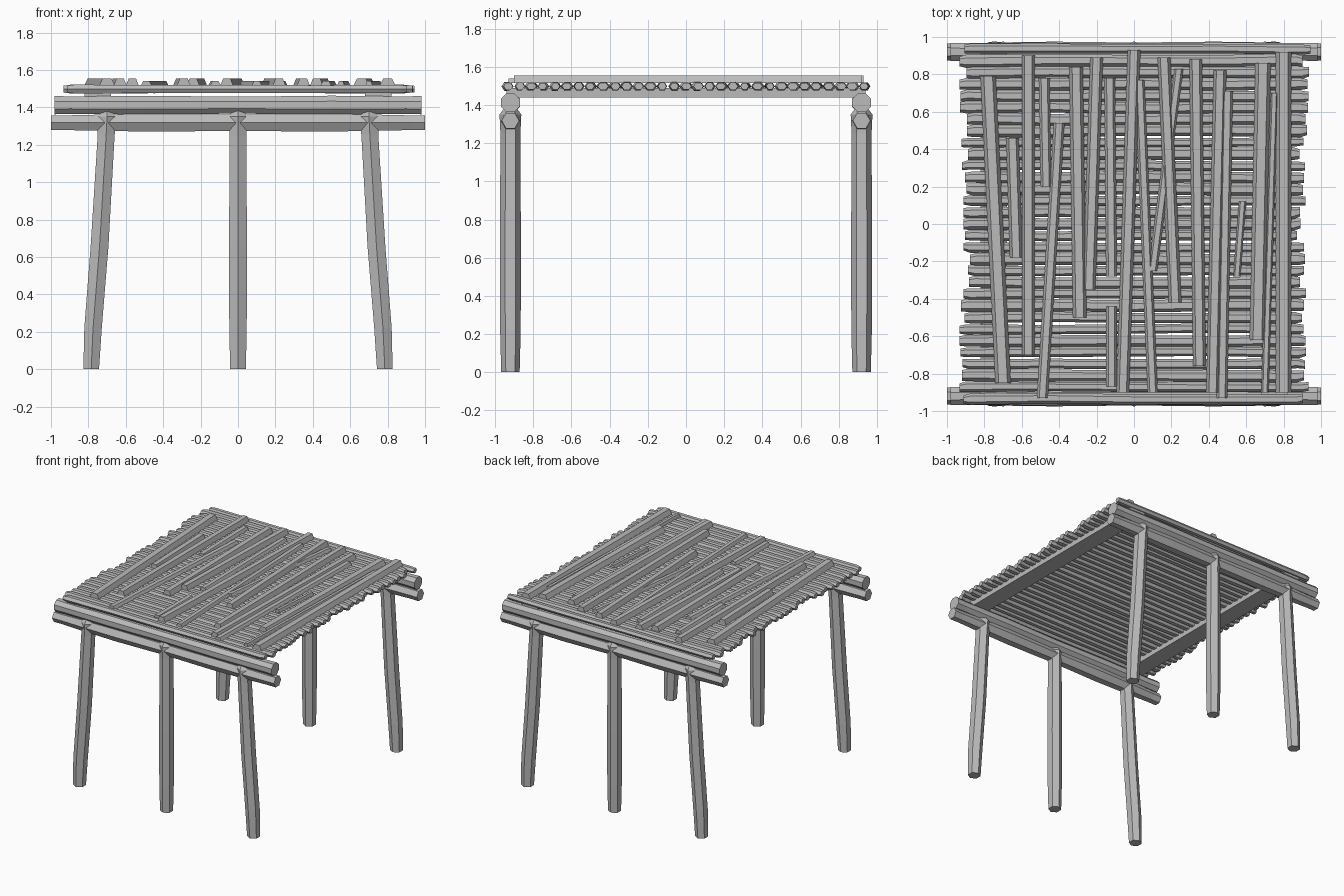
import bpy, bmesh, math, random
from mathutils import Vector

random.seed(4)
if "Cube" in bpy.data.objects:
    bpy.data.objects.remove(bpy.data.objects["Cube"])

wood = bpy.data.materials.new("weathered grey wood")
wood.use_nodes = True
grey = (0.5, 0.5, 0.5, 1)
wood.diffuse_color = grey
wood.node_tree.nodes["Principled BSDF"].inputs["Base Color"].default_value = grey


def sweep(name, path, section):
    """Sweep a closed section along (point, scale) stations, keeping rings square to the main axis."""
    run = path[-1][0] - path[0][0]
    axis = max(range(3), key=lambda i: abs(run[i]))
    u = Vector((0, 1, 0)) if axis == 0 else Vector((1, 0, 0))
    v = Vector((0, 1, 0)) if axis == 2 else Vector((0, 0, 1))
    bm = bmesh.new()
    rings = [[bm.verts.new(p + (u * a + v * b) * s) for a, b in section] for p, s in path]
    n = len(section)
    for low, high in zip(rings, rings[1:]):
        for i in range(n):
            j = (i + 1) % n
            bm.faces.new((low[i], low[j], high[j], high[i]))
    bm.faces.new(rings[0])
    bm.faces.new(rings[-1])
    bmesh.ops.recalc_face_normals(bm, faces=bm.faces)
    mesh = bpy.data.meshes.new(name)
    bm.to_mesh(mesh)
    bm.free()
    mesh.materials.append(wood)
    obj = bpy.data.objects.new(name, mesh)
    bpy.context.collection.objects.link(obj)
    return obj


def ring(sides, ru, rv, turn=0.0):
    return [(ru * math.cos(math.tau * i / sides + turn), rv * math.sin(math.tau * i / sides + turn))
            for i in range(sides)]


def trapezoid(width, height):
    w = width / 2
    return [(-w, 0), (w, 0), (w * 0.55, height), (-w * 0.55, height)]


# Posts and paired beams on the front and back sides
post_section = ring(6, 0.055, 0.055, math.pi / 2)
for side, y in (("front", -0.92), ("back", 0.92)):
    for label, s in (("right", -1), ("middle", 0), ("left", 1)):
        sweep(f"{side}_{label}_post", [
            (Vector((0.785 * s, y, 0.0)), 0.88),
            (Vector((0.775 * s, y, 0.22)), 0.98),
            (Vector((0.74 * s, y, 0.66)), 1.0),
            (Vector((0.705 * s, y, 1.25)), 0.95),
            (Vector((0.70 * s, y, 1.35)), 1.04),
            (Vector((0.70 * s, y, 1.39)), 0.5)], post_section)
    lower = [(-1, 0.92), (-0.93, 0.9), (-0.7, 1.02), (-0.43, 1.1), (0, 1.0),
             (0.43, 1.1), (0.7, 1.02), (0.93, 0.9), (1, 0.92)]
    sweep(f"{side}_lower_beam",
          [(Vector((x, y, 1.318)), r) for x, r in lower], ring(6, 0.05, 0.05, 0))
    upper = [(-0.98, 1.0), (-0.9, 0.95), (-0.5, 1.02), (0, 0.92), (0.5, 1.03), (0.9, 0.95), (0.98, 1.0)]
    sweep(f"{side}_upper_beam",
          [(Vector((x, y, 1.412)), r) for x, r in upper], ring(8, 0.053, 0.053, math.pi / 8))

# Wide boards that carry the roof
for label, x in (("right", -0.75), ("left", 0.75)):
    sweep(f"{label}_roof_board", [(Vector((x, y, 1.465)), 1) for y in (-0.94, 0.94)],
          [(-0.07, -0.025), (0.07, -0.025), (0.07, 0.025), (-0.07, 0.025)])

# Roof slats laid side to side
count = 31
for i in range(count):
    t = 2 * i / (count - 1) - 1
    y = 0.935 * t
    reach = 0.895 + 0.03 * abs(t)
    a, b = (reach + random.uniform(-0.025, 0.02) for _ in range(2))
    half = random.uniform(0.026, 0.035)
    path = []
    for f, r in ((-1, 0.8), (-0.96, 1.0), (-0.5, 0.95), (0, 0.95), (0.5, 0.95), (0.96, 1.0), (1, 0.8)):
        x = f * (a if f < 0 else b)
        path.append((Vector((x, y + random.uniform(-0.005, 0.005), 1.498)),
                     r * random.uniform(0.92, 1.05)))
    sweep(f"roof_slat_{i + 1}", path, ring(6, half, 0.026, 0))

# Loose poles on top: far x, far y, near x, near y, width
poles = [
    (-0.78, 0.79, -0.70, -0.85, 0.085), (-0.65, 0.46, -0.63, -0.18, 0.07),
    (-0.565, 0.90, -0.565, -0.70, 0.07), (-0.40, 0.54, -0.49, -0.93, 0.06),
    (-0.48, 0.78, -0.47, 0.20, 0.06), (-0.31, 0.84, -0.29, -0.50, 0.075),
    (-0.20, 0.89, -0.24, -0.35, 0.07), (-0.13, 0.78, -0.12, -0.28, 0.06),
    (0.0, 0.93, -0.06, -0.90, 0.07), (0.03, 0.77, 0.10, -0.90, 0.055),
    (0.16, 0.89, 0.22, -0.42, 0.07), (0.24, 0.83, 0.10, -0.25, 0.05),
    (0.33, 0.88, 0.35, -0.76, 0.07), (0.46, 0.82, 0.42, -0.90, 0.07),
    (0.50, 0.71, 0.47, -0.93, 0.06), (0.69, 0.86, 0.66, -0.62, 0.085),
    (0.80, 0.92, 0.80, -0.90, 0.085), (0.58, 0.12, 0.55, -0.28, 0.04),
    (-0.12, -0.44, -0.12, -0.87, 0.06), (0.75, 0.70, 0.70, -0.90, 0.04),
]
for i, (x0, y0, x1, y1, w) in enumerate(poles):
    height = 0.04 if w > 0.065 else 0.025
    sweep(f"top_pole_{i + 1}", [(Vector((x0, y0, 1.515)), 1), (Vector((x1, y1, 1.515)), 1)],
          trapezoid(w, height))
